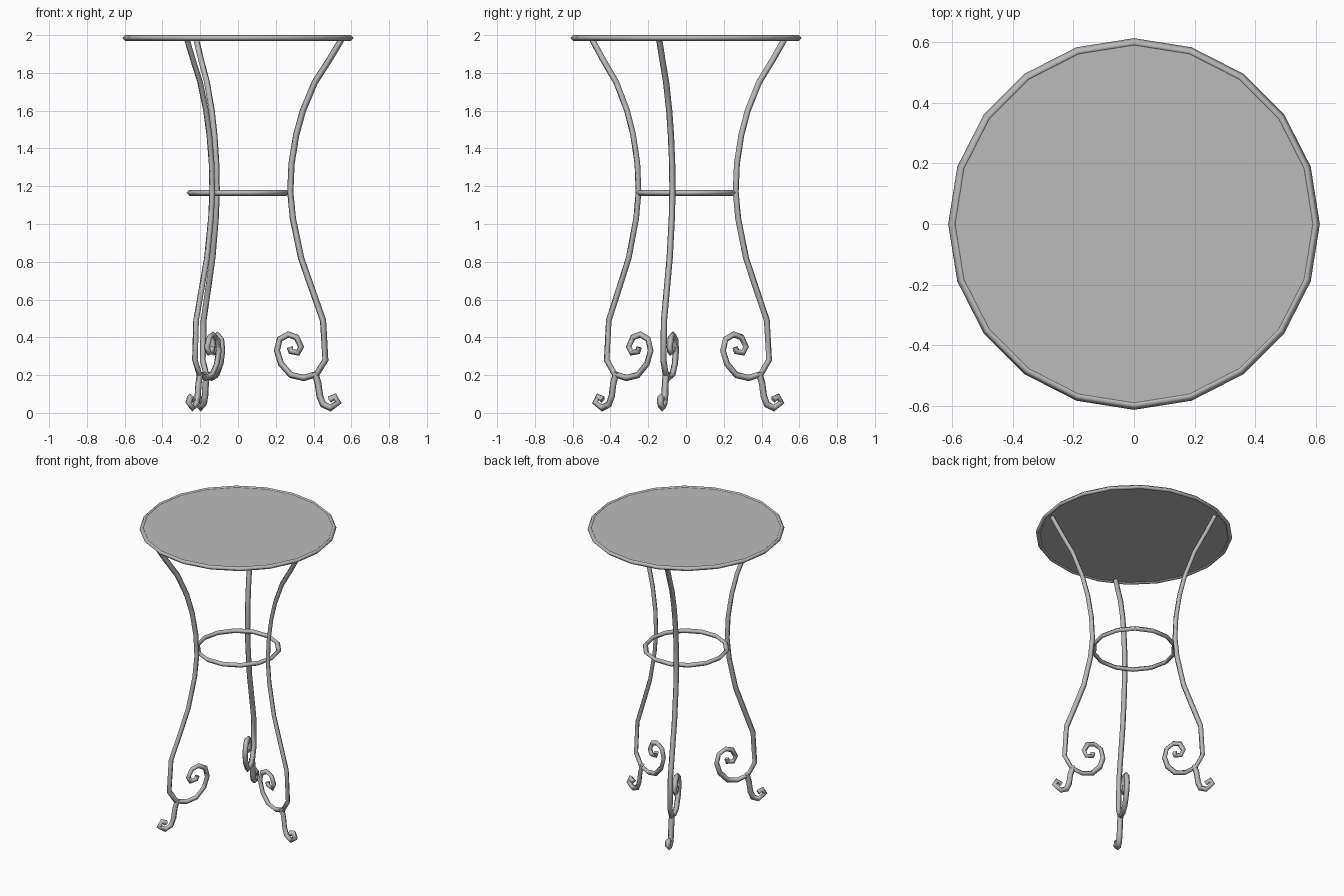
import bpy
from math import cos, sin, pi, radians

cube = bpy.data.objects.get("Cube")
if cube:
    bpy.data.objects.remove(cube, do_unlink=True)


def make_material(name, grey):
    mat = bpy.data.materials.new(name)
    mat.use_nodes = True
    colour = (grey, grey, grey, 1)
    mat.diffuse_color = colour
    bsdf = next(n for n in mat.node_tree.nodes if n.type == "BSDF_PRINCIPLED")
    bsdf.inputs["Base Color"].default_value = colour
    return mat


grey_metal = make_material("grey metal", 0.5)


def activate(obj):
    bpy.ops.object.select_all(action="DESELECT")
    obj.select_set(True)
    bpy.context.view_layer.objects.active = obj


def tube(name, paths, thickness, cyclic=False):
    """Sweep a four-sided bar along each path of (x, y, z, scale) points."""
    curve = bpy.data.curves.new(name, "CURVE")
    curve.dimensions = "3D"
    curve.bevel_depth = thickness
    curve.bevel_resolution = 0
    curve.use_fill_caps = not cyclic
    for path in paths:
        spline = curve.splines.new("POLY")
        spline.points.add(len(path) - 1)
        for point, (x, y, z, scale) in zip(spline.points, path):
            point.co = (x, y, z, 1)
            point.radius = scale
        spline.use_cyclic_u = cyclic
    obj = bpy.data.objects.new(name, curve)
    bpy.context.collection.objects.link(obj)
    activate(obj)
    bpy.ops.object.convert(target="MESH")
    obj = bpy.context.object
    obj.data.materials.clear()
    obj.data.materials.append(grey_metal)
    bpy.ops.object.shade_smooth()
    return obj


def circle(radius, z, sides):
    return [(radius * cos(2 * pi * i / sides), radius * sin(2 * pi * i / sides), z, 1)
            for i in range(sides)]


# Round table top with a rolled rim
bpy.ops.mesh.primitive_cylinder_add(vertices=20, radius=0.59, depth=0.012, location=(0, 0, 1.986))
table_top = bpy.context.object
table_top.name = "table_top"
table_top.data.materials.append(grey_metal)
bpy.ops.object.shade_smooth_by_angle()
tube("top_rim", [circle(0.597, 1.985, 20)], 0.015, cyclic=True)

# Ring that ties the legs together
tube("brace_ring", [circle(0.256, 1.165, 14)], 0.016, cyclic=True)

# Leg bar with its inward scroll, as (distance from axis, height)
leg_profile = [
    (0.565, 1.975), (0.50, 1.87), (0.42, 1.75), (0.355, 1.60), (0.318, 1.47),
    (0.293, 1.32), (0.286, 1.17), (0.300, 1.03), (0.345, 0.82), (0.41, 0.64),
    (0.465, 0.49), (0.478, 0.28), (0.43, 0.205), (0.36, 0.185), (0.29, 0.20),
    (0.235, 0.26), (0.213, 0.33), (0.228, 0.39), (0.275, 0.415), (0.32, 0.40),
    (0.345, 0.35), (0.328, 0.318), (0.29, 0.325), (0.283, 0.348),
]
# Foot that hangs below the scroll and curls outward
foot_profile = [
    (0.42, 0.215), (0.438, 0.155), (0.447, 0.09), (0.465, 0.045), (0.505, 0.026),
    (0.548, 0.055), (0.53, 0.085), (0.50, 0.07),
]


def radial(profile, angle, scale=1):
    return [(r * cos(angle), r * sin(angle), z, scale) for r, z in profile]


for name, degrees in (("left", -14.5), ("back", 113), ("front", 241.5)):
    angle = radians(degrees)
    tube(name + "_leg", [radial(leg_profile, angle)], 0.017)
    tube(name + "_foot", [radial(foot_profile, angle, 1.1)], 0.017)
